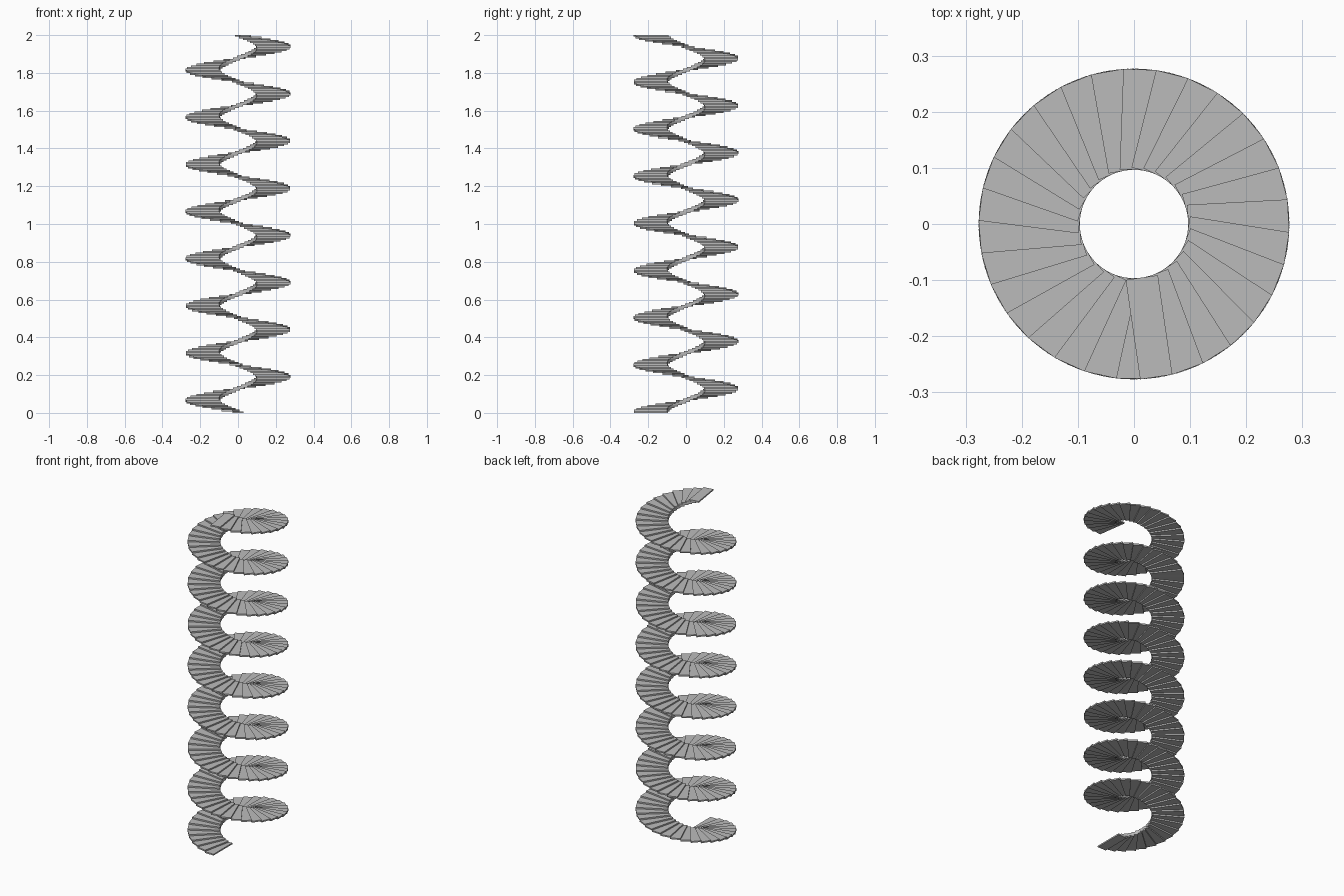
import bpy, bmesh, math
from mathutils import Matrix

if "Cube" in bpy.data.objects:
    bpy.data.objects.remove(bpy.data.objects["Cube"])

STEPS = 238                      # treads from floor to top
RISE = 2.0 / STEPS               # height of each tread
TURN = math.radians(12.117)      # clockwise turn per tread
START = math.radians(-90)        # first tread points to the front
R_IN, R_OUT, WIDTH = 0.0965, 0.2755, 0.058

grey = bpy.data.materials.new("plain grey")
grey.diffuse_color = (0.5, 0.5, 0.5, 1)
grey.use_nodes = True
grey.node_tree.nodes["Principled BSDF"].inputs["Base Color"].default_value = grey.diffuse_color

# spiral of overlapping rectangular treads, climbing clockwise
bm = bmesh.new()
for i in range(STEPS):
    m = (Matrix.Rotation(START - i * TURN, 4, 'Z')
         @ Matrix.Translation(((R_IN + R_OUT) / 2, 0, (i + 0.5) * RISE))
         @ Matrix.Diagonal((R_OUT - R_IN, WIDTH, RISE, 1)))
    bmesh.ops.create_cube(bm, size=1, matrix=m)

mesh = bpy.data.meshes.new("spiral_stair_treads")
bm.to_mesh(mesh)
bm.free()
mesh.materials.append(grey)
stairs = bpy.data.objects.new("spiral_stair_treads", mesh)
bpy.context.collection.objects.link(stairs)
